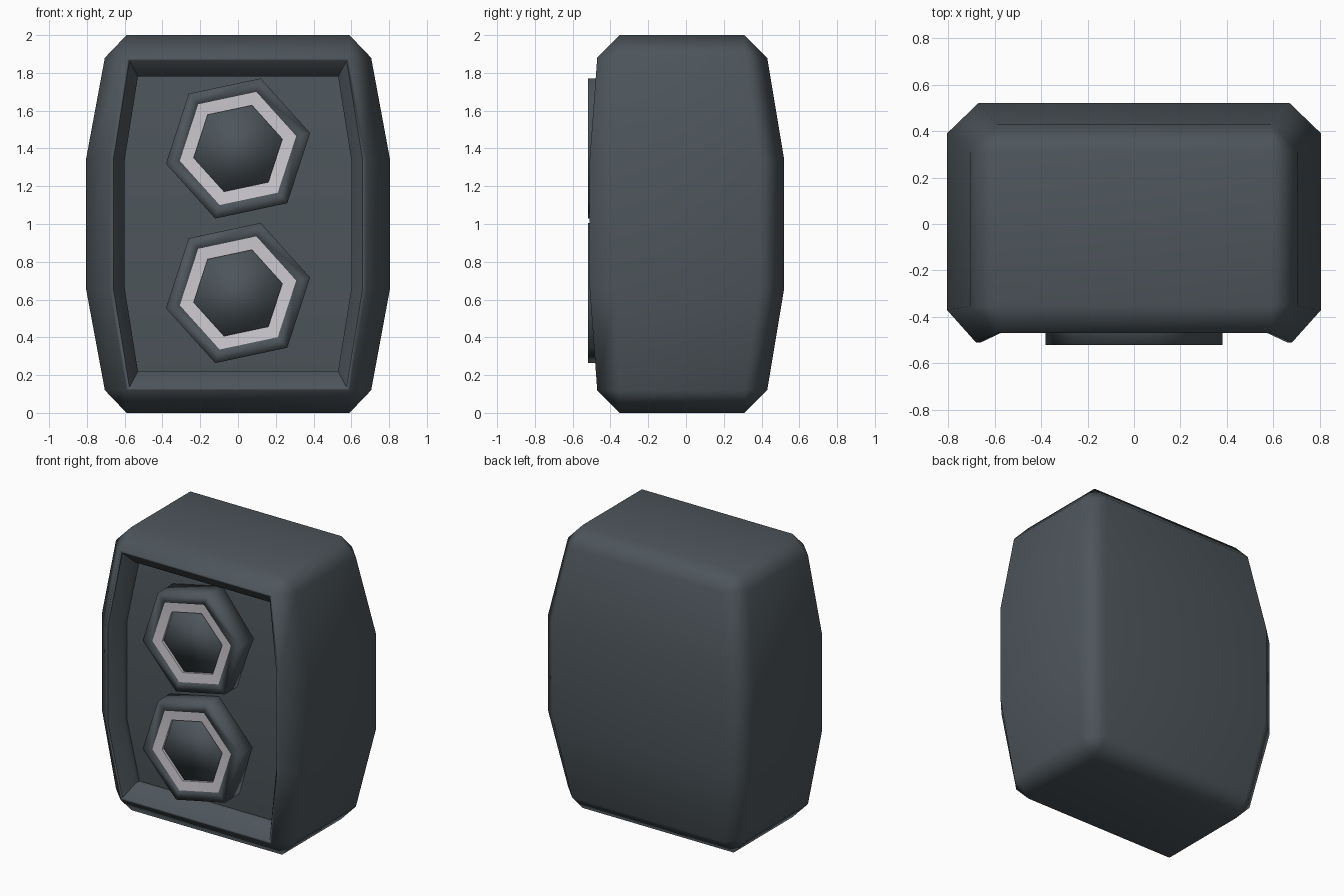
import bpy, bmesh
from math import cos, sin, radians

if "Cube" in bpy.data.objects:
    bpy.data.objects.remove(bpy.data.objects["Cube"])


def material(name, rgb):
    m = bpy.data.materials.new(name)
    m.diffuse_color = (*rgb, 1)
    m.use_nodes = True
    m.node_tree.nodes["Principled BSDF"].inputs["Base Color"].default_value = m.diffuse_color
    return m


dark = material("dark_slate", (0.075, 0.092, 0.105))
pale = material("pale_grey", (0.62, 0.6, 0.64))


def finish(bm, name, mat, angle):
    bmesh.ops.recalc_face_normals(bm, faces=bm.faces)
    me = bpy.data.meshes.new(name)
    bm.to_mesh(me)
    bm.free()
    me.materials.append(mat)
    ob = bpy.data.objects.new(name, me)
    bpy.context.collection.objects.link(ob)
    bpy.ops.object.select_all(action='DESELECT')
    ob.select_set(True)
    bpy.context.view_layer.objects.active = ob
    bpy.ops.object.shade_smooth_by_angle(angle=radians(angle))
    return ob


def bridge(bm, a, b, closed=True):
    n = len(a)
    for i in range(n if closed else n - 1):
        j = (i + 1) % n
        bm.faces.new((a[i], a[j], b[j], b[i]))


# Cabinet: chamfered box bulging at mid height, with a recessed front
END = [(0.59, -0.47), (0.705, -0.355), (0.705, 0.31), (0.59, 0.43)]
MID = [(0.68, -0.51), (0.805, -0.37), (0.805, 0.39), (0.67, 0.52)]
CAP = [(0.59, -0.35), (0.59, 0.31)]
bm = bmesh.new()


def ring(half, z):
    pts = half + [(-x, y) for x, y in reversed(half)]
    return [bm.verts.new((x, y, z)) for x, y in pts]


rings = [ring(p, z) for p, z in ((END, 0.12), (MID, 0.66), (MID, 1.34), (END, 1.88))]
for a, b in zip(rings, rings[1:]):
    bridge(bm, a, b, closed=False)

# Top and bottom caps with chamfers and corner triangles
for r, z in ((rings[0], 0), (rings[3], 2)):
    c = ring(CAP, z)
    bm.faces.new(c)
    bm.faces.new((r[0], r[1], c[0]))
    bm.faces.new((r[1], r[2], c[1], c[0]))
    bm.faces.new((r[2], r[3], c[1]))
    bm.faces.new((r[3], r[4], c[2], c[1]))
    bm.faces.new((r[4], r[5], c[2]))
    bm.faces.new((r[5], r[6], c[3], c[2]))
    bm.faces.new((r[6], r[7], c[3]))
    bm.faces.new((r[7], r[0], c[0], c[3]))

# Front rim, sloped inner edge, small step and sunken panel
loop = [r[0] for r in rings] + [r[7] for r in reversed(rings)]
for x_end, x_mid, z_end, depth in ((0.575, 0.66, 1.865, 0), (0.53, 0.6, 1.78, 0.085),
                                   (0.53, 0.6, 1.78, 0.125)):
    half = [(x_end, -0.47, 2 - z_end), (x_mid, -0.51, 0.66),
            (x_mid, -0.51, 1.34), (x_end, -0.47, z_end)]
    pts = half + [(-x, y, z) for x, y, z in reversed(half)]
    inner = [bm.verts.new((x, y + depth, z)) for x, y, z in pts]
    bridge(bm, loop, inner)
    loop = inner
for i in range(3):
    bm.faces.new((loop[i], loop[i + 1], loop[6 - i], loop[7 - i]))
cabinet = finish(bm, "cabinet", dark, 50)
cabinet.modifiers.new("weighted_normals", 'WEIGHTED_NORMAL').keep_sharp = True


# Six-sided speaker parts: profile of (radius, y) turned about the y axis
def hexagon(name, profile, zc, mat, angle, cap=False):
    bm = bmesh.new()
    loops = []
    for r, y in profile:
        angles = [radians(12 + 60 * k) for k in range(6)]
        loops.append([bm.verts.new((r * cos(a), y, zc + r * sin(a))) for a in angles])
    for a, b in zip(loops, loops[1:]):
        bridge(bm, a, b)
    if cap:
        bm.faces.new(loops[-1])
    else:
        bridge(bm, loops[-1], loops[0])
    finish(bm, name, mat, angle)


for label, z in (("lower", 0.635), ("upper", 1.4)):
    hexagon(label + "_speaker_rim",
            [(0.39, -0.34), (0.39, -0.52), (0.315, -0.52), (0.315, -0.34)], z, dark, 95)
    hexagon(label + "_speaker_ring",
            [(0.315, -0.34), (0.315, -0.517), (0.24, -0.512), (0.24, -0.34)], z, pale, 30)
    hexagon(label + "_speaker_cone",
            [(0.24, -0.34), (0.24, -0.495)], z, dark, 95, cap=True)
